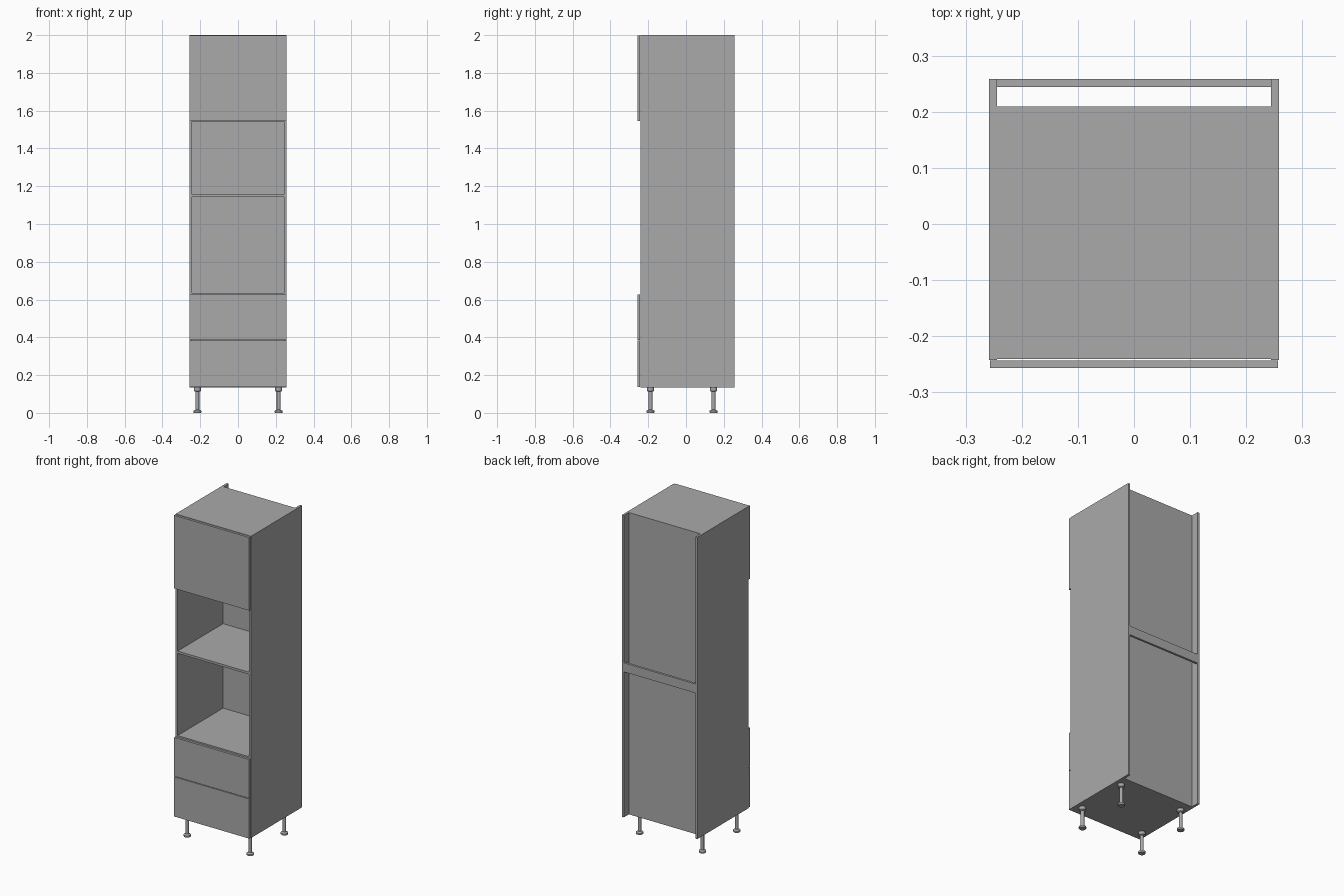
import bpy
import bmesh

cube = bpy.data.objects.get("Cube")
if cube:
    bpy.data.objects.remove(cube, do_unlink=True)


def material(name, rgb):
    mat = bpy.data.materials.new(name)
    mat.use_nodes = True
    colour = (*rgb, 1)
    mat.diffuse_color = colour
    mat.node_tree.nodes["Principled BSDF"].inputs["Base Color"].default_value = colour
    return mat


GREY = material("plain grey", (0.4, 0.4, 0.4))


def finish(name, bm):
    bmesh.ops.recalc_face_normals(bm, faces=bm.faces)
    mesh = bpy.data.meshes.new(name)
    bm.to_mesh(mesh)
    bm.free()
    mesh.materials.append(GREY)
    obj = bpy.data.objects.new(name, mesh)
    bpy.context.collection.objects.link(obj)
    return obj


def board(name, x, y, z):
    """Box given by its low and high limits on each axis."""
    bm = bmesh.new()
    bmesh.ops.create_cube(bm, size=1)
    for v in bm.verts:
        v.co = [lim[0] if c < 0 else lim[1] for c, lim in zip(v.co, (x, y, z))]
    return finish(name, bm)


def turned(name, profile, x, y, sides=24):
    """Closed turned part from (radius, height) points."""
    bm = bmesh.new()
    rings = []
    for r, z in profile:
        ring = bmesh.ops.create_circle(bm, segments=sides, radius=r)["verts"]
        bmesh.ops.translate(bm, verts=ring, vec=(x, y, z))
        rings.append(ring)
    for a, b in zip(rings, rings[1:]):
        for i in range(sides):
            j = (i + 1) % sides
            bm.faces.new((a[i], a[j], b[j], b[i]))
    bm.faces.new(rings[0])
    bm.faces.new(rings[-1])
    return finish(name, bm)


HALF, T = 0.258, 0.014
INNER = HALF - T
FRONT, BACK = -0.242, 0.258
BOTTOM, TOP = 0.135, 2.0
PANEL_BACK = 0.209
inside = (-INNER, INNER)

# Carcass sides
board("left_side", (INNER, HALF), (FRONT, BACK), (BOTTOM, TOP))
board("right_side", (-HALF, -INNER), (FRONT, BACK), (BOTTOM, TOP))

# Horizontal boards, by underside height
levels = {"bottom_panel": BOTTOM, "lower_shelf": 0.62, "middle_shelf": 1.142,
          "upper_shelf": 1.542, "top_panel": TOP - T}
for name, z in levels.items():
    full = name in ("bottom_panel", "top_panel")
    board(name, inside, (FRONT + 0.001, PANEL_BACK if full else 0.203), (z, z + T))

# Recessed back and its rear rail
board("back_panel", inside, (0.203, PANEL_BACK), (BOTTOM + T, TOP - T))
board("back_rail", inside, (BACK - T, BACK), (1.034, 1.09))

# Door and drawer fronts
fronts = {"upper_door": (1.546, 1.998), "upper_drawer_front": (0.386, 0.626),
          "lower_drawer_front": (0.137, 0.382)}
for name, z in fronts.items():
    board(name, (-0.2565, 0.2565), (-0.257, FRONT - 0.001), z)

# Adjustable legs with collar, stem and foot
LEG = [(0.019, 0), (0.021, 0.003), (0.021, 0.011), (0.010, 0.017),
       (0.010, 0.112), (0.019, 0.116), (0.019, BOTTOM)]
for side, x in (("left", 0.215), ("right", -0.215)):
    for end, y in (("front", -0.188), ("back", 0.146)):
        leg = turned(f"{end}_{side}_leg", LEG, x, y)
        bpy.ops.object.select_all(action="DESELECT")
        leg.select_set(True)
        bpy.context.view_layer.objects.active = leg
        bpy.ops.object.shade_smooth_by_angle()
